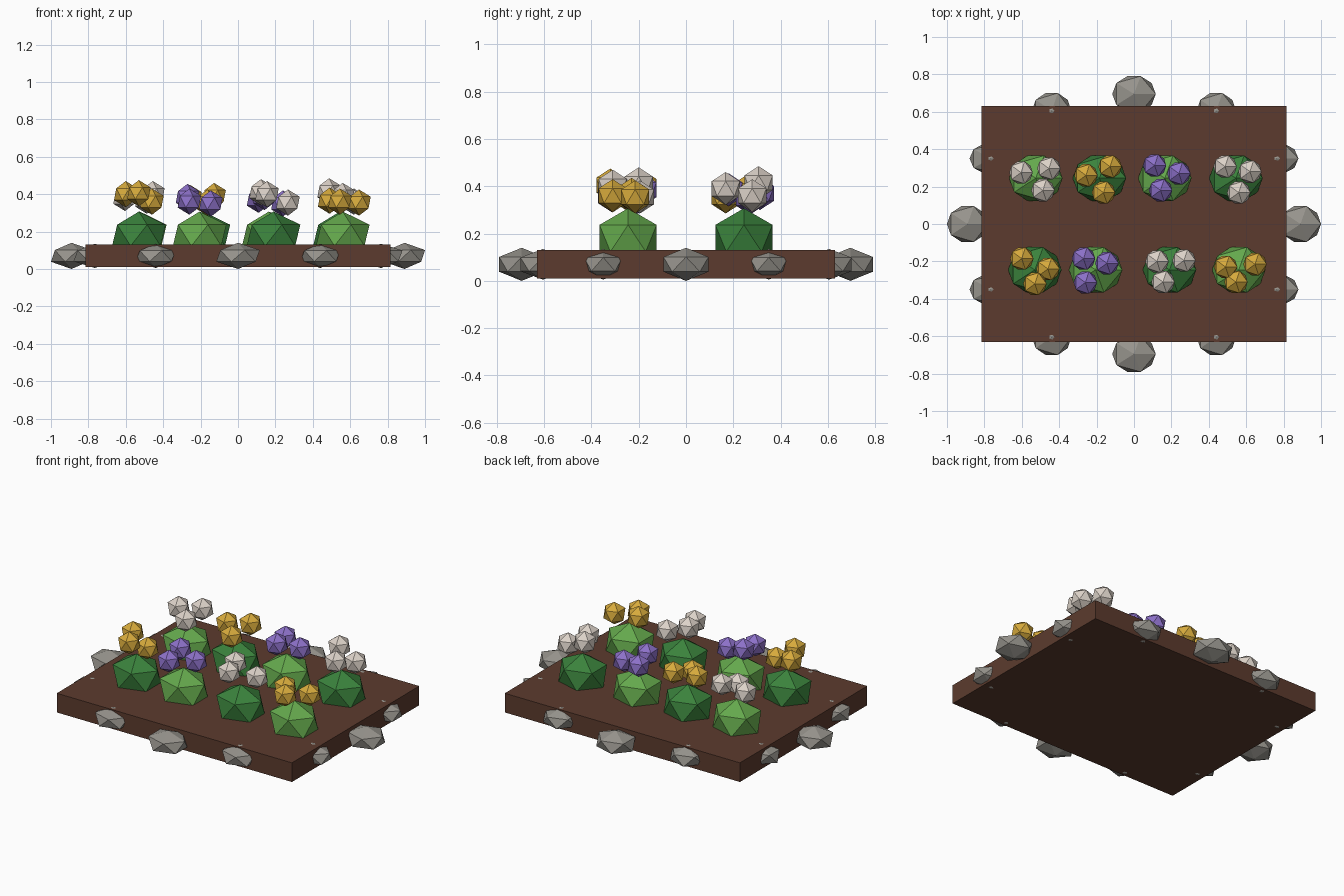
import bpy


def srgb(r, g, b):
    return tuple(((c / 255 + 0.055) / 1.055) ** 2.4 for c in (r, g, b)) + (1,)


def material(name, rgb):
    m = bpy.data.materials.new(name)
    m.diffuse_color = srgb(*rgb)
    return m


SOIL = material("soil_brown", (92, 59, 46))
STONE = material("stone_grey", (150, 147, 140))
DARK = material("dark_green", (58, 130, 60))
LIGHT = material("light_green", (100, 168, 76))
GOLD = material("gold", (214, 170, 60))
PURPLE = material("purple", (140, 112, 200))
WHITE = material("cream_white", (220, 210, 200))


def gem(name, loc, radii, mat):
    """Flat-faced twenty-sided lump, pole up."""
    bpy.ops.mesh.primitive_ico_sphere_add(subdivisions=1, radius=1, location=loc)
    o = bpy.context.object
    o.name = name
    o.scale = radii
    o.data.materials.append(mat)
    return o


# Soil bed
bpy.ops.mesh.primitive_cube_add(size=1, location=(0, 0, 0.07))
bed = bpy.context.object
bed.name = "soil_bed"
bed.scale = (1.63, 1.26, 0.12)
bed.data.materials.append(SOIL)

# Border stones: a large one mid-side, smaller ones beside it
for s in (-1, 1):
    gem("large_stone_y", (0, s * 0.695, 0.07), (0.13, 0.112, 0.07), STONE)
    gem("large_stone_x", (s * 0.89, 0, 0.07), (0.123, 0.112, 0.07), STONE)
    for t in (-1, 1):
        gem("small_stone_y", (s * 0.44, t * 0.605, 0.07), (0.118, 0.112, 0.065), STONE)
        gem("small_stone_x", (s * 0.765, t * 0.35, 0.07), (0.128, 0.095, 0.065), STONE)

# Plants: bush centre, leaf colour, bloom colour, three bloom centres
plants = [
    ((-0.53, -0.245), DARK, GOLD, [(-0.60, -0.185, 0.40), (-0.46, -0.24, 0.36), (-0.53, -0.32, 0.405)]),
    ((-0.205, -0.245), LIGHT, PURPLE, [(-0.27, -0.185, 0.385), (-0.145, -0.21, 0.35), (-0.26, -0.313, 0.36)]),
    ((0.19, -0.245), DARK, WHITE, [(0.123, -0.20, 0.41), (0.267, -0.195, 0.355), (0.155, -0.31, 0.40)]),
    ((0.56, -0.245), LIGHT, GOLD, [(0.49, -0.23, 0.365), (0.647, -0.215, 0.355), (0.545, -0.31, 0.36)]),
    ((-0.525, 0.245), LIGHT, WHITE, [(-0.604, 0.275, 0.38), (-0.455, 0.297, 0.40), (-0.487, 0.18, 0.365)]),
    ((-0.185, 0.245), DARK, GOLD, [(-0.257, 0.26, 0.38), (-0.128, 0.307, 0.39), (-0.163, 0.168, 0.355)]),
    ((0.165, 0.245), LIGHT, PURPLE, [(0.11, 0.313, 0.37), (0.24, 0.27, 0.35), (0.142, 0.18, 0.385)]),
    ((0.545, 0.245), DARK, WHITE, [(0.487, 0.307, 0.415), (0.62, 0.28, 0.36), (0.56, 0.168, 0.39)]),
]
for (x, y), leaf, petal, blooms in plants:
    gem("bush", (x, y, 0.18), (0.16, 0.142, 0.127), leaf)
    for b in blooms:
        gem("bloom", b, (0.07, 0.07, 0.07), petal)
